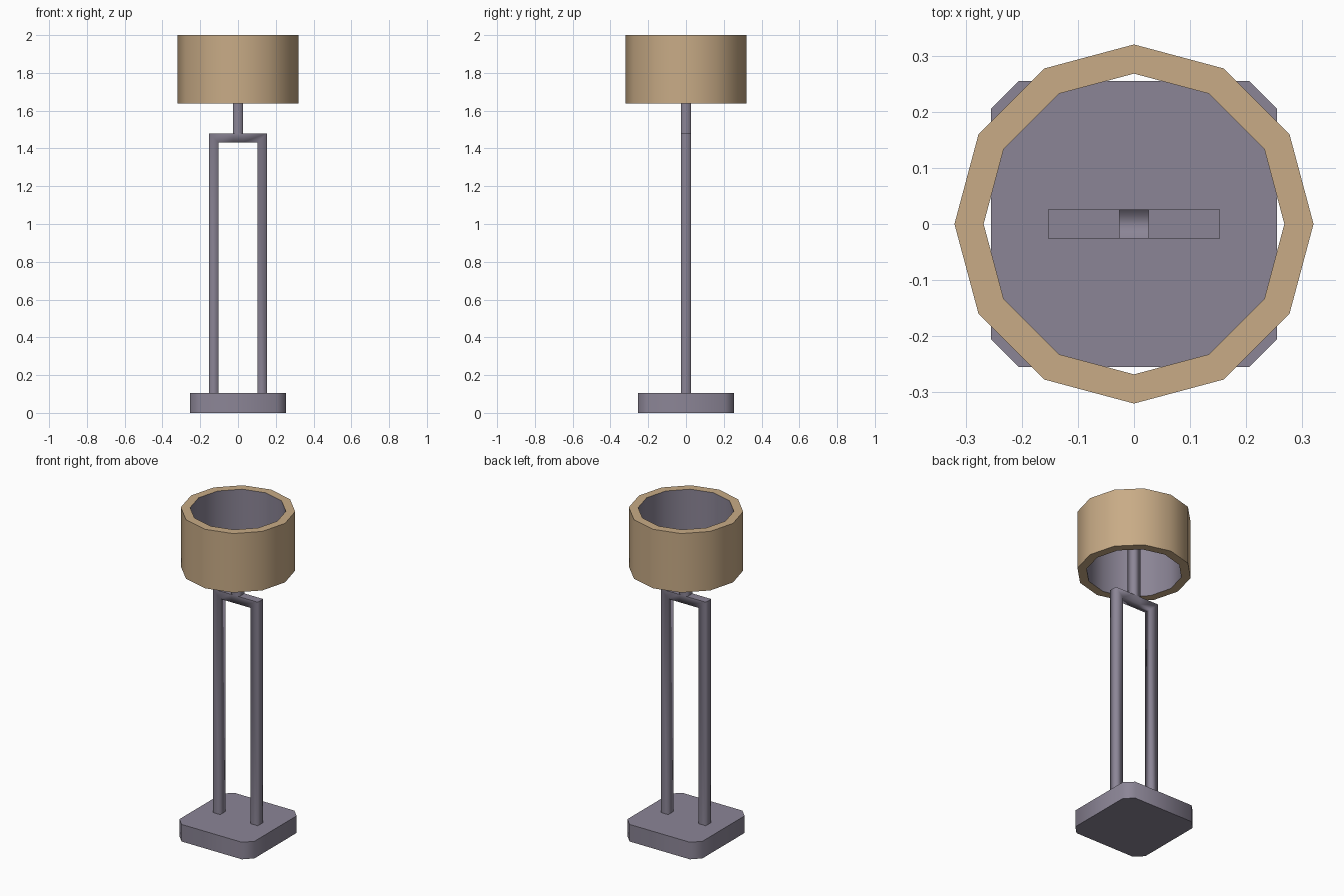
import bpy
import bmesh
import math

cube = bpy.data.objects.get("Cube")
if cube:
    bpy.data.objects.remove(cube, do_unlink=True)


def make_material(name, rgb):
    mat = bpy.data.materials.new(name)
    mat.use_nodes = True
    mat.diffuse_color = (*rgb, 1)
    mat.node_tree.nodes["Principled BSDF"].inputs["Base Color"].default_value = (*rgb, 1)
    return mat


METAL = make_material("grey metal", (0.26, 0.235, 0.305))
FABRIC = make_material("tan fabric", (0.58, 0.41, 0.24))


def finish(bm, name, mats):
    mesh = bpy.data.meshes.new(name)
    bm.to_mesh(mesh)
    bm.free()
    for mat in mats:
        mesh.materials.append(mat)
    obj = bpy.data.objects.new(name, mesh)
    bpy.context.collection.objects.link(obj)
    return obj


def smooth_by_angle(obj, degrees):
    bpy.ops.object.select_all(action="DESELECT")
    obj.select_set(True)
    bpy.context.view_layer.objects.active = obj
    bpy.ops.object.shade_smooth_by_angle(angle=math.radians(degrees))


def ring(bm, points):
    return [bm.verts.new(p) for p in points]


def bridge(bm, a, b):
    n = len(a)
    return [bm.faces.new((a[i], a[(i + 1) % n], b[(i + 1) % n], b[i])) for i in range(n)]


# Base: square slab with chamfered corners
BASE_TOP = 0.105
H, C = 0.255, 0.205
outline = [(H, -C), (H, C), (C, H), (-C, H), (-H, C), (-H, -C), (-C, -H), (C, -H)]
bm = bmesh.new()
bottom = ring(bm, [(x, y, 0) for x, y in outline])
top = ring(bm, [(x, y, BASE_TOP) for x, y in outline])
bridge(bm, bottom, top)
bm.faces.new(top)
bm.faces.new(bottom[::-1])
smooth_by_angle(finish(bm, "base", [METAL]), 50)

# Frame: mitred square tube arch, with an open neck rising from the bar
W = 0.026
OUT, IN = 0.153, 0.103
BAR_TOP, BAR_LOW, NECK_TOP = 1.48, 1.432, 1.82
bm = bmesh.new()
# Outer and inner points of each cross-section along the arch
path = [((-OUT, BASE_TOP), (-IN, BASE_TOP)),
        ((-OUT, BAR_TOP), (-IN, BAR_LOW)),
        ((-W, BAR_TOP), (-W, BAR_LOW))]
path += [tuple((-x, z) for x, z in section) for section in reversed(path)]
rings = [ring(bm, [(o[0], -W, o[1]), (o[0], W, o[1]), (i[0], W, i[1]), (i[0], -W, i[1])])
         for o, i in path]
for a, b in zip(rings, rings[1:]):
    bridge(bm, a, b)
bmesh.ops.recalc_face_normals(bm, faces=bm.faces)
bm.normal_update()
for face in bm.faces:
    face.smooth = True
bar_tops = [f for f in bm.faces if f.normal.z > 0.9]
for face in bar_tops:
    for edge in face.edges:
        edge.smooth = False
middle = min(bar_tops, key=lambda f: abs(f.calc_center_median().x))
neck_foot = list(middle.verts)
bmesh.ops.delete(bm, geom=[middle], context="FACES_ONLY")
neck_top = ring(bm, [(v.co.x, v.co.y, NECK_TOP) for v in neck_foot])
for face in bridge(bm, neck_foot, neck_top):
    face.smooth = True
finish(bm, "arched_frame", [METAL])

# Shade: twelve-sided open drum with a metal-coloured lining
SIDES = 12
bm = bmesh.new()


def circle(radius, z):
    angles = [math.tau * k / SIDES for k in range(SIDES)]
    return ring(bm, [(radius * math.cos(a), radius * math.sin(a), z) for a in angles])


LOW, HIGH = 1.637, 2.0
loops = [circle(0.32, LOW), circle(0.32, HIGH), circle(0.268, HIGH), circle(0.268, LOW)]
for k in range(4):
    for face in bridge(bm, loops[k], loops[(k + 1) % 4]):
        face.material_index = 1 if k == 2 else 0
smooth_by_angle(finish(bm, "lamp_shade", [FABRIC, METAL]), 40)
